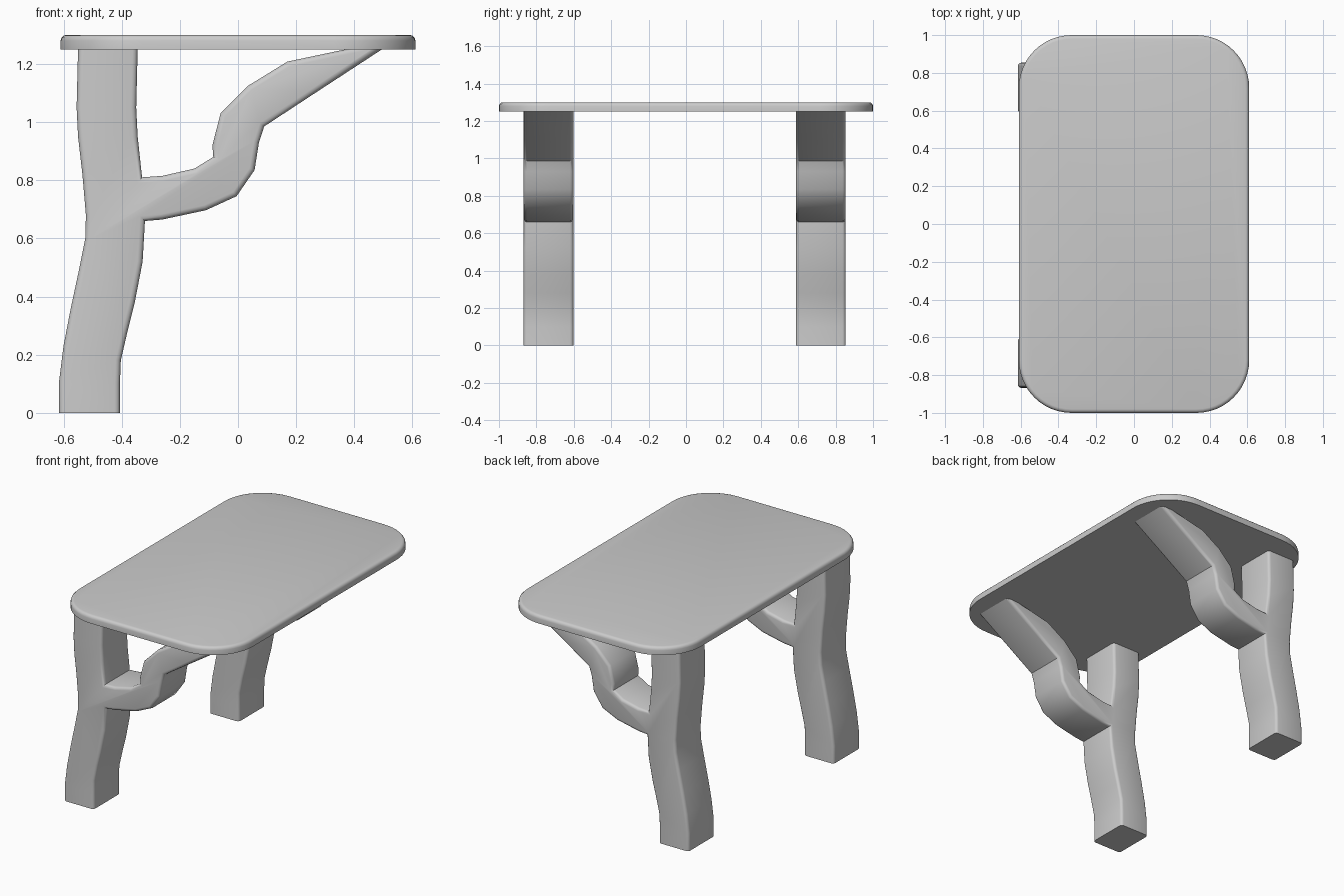
import bpy, bmesh, math

if "Cube" in bpy.data.objects:
    bpy.data.objects.remove(bpy.data.objects["Cube"])

TOP_Z, UNDER_Z = 1.30, 1.25


def finish(bm, name):
    bmesh.ops.recalc_face_normals(bm, faces=bm.faces)
    me = bpy.data.meshes.new(name)
    bm.to_mesh(me)
    bm.free()
    ob = bpy.data.objects.new(name, me)
    bpy.context.collection.objects.link(ob)
    bpy.ops.object.select_all(action='DESELECT')
    ob.select_set(True)
    bpy.context.view_layer.objects.active = ob
    bpy.ops.object.shade_smooth_by_angle(angle=math.radians(35))
    return ob


def extrude(points, offset):
    bm = bmesh.new()
    face = bm.faces.new([bm.verts.new(p) for p in points])
    ext = bmesh.ops.extrude_face_region(bm, geom=[face])
    verts = [g for g in ext['geom'] if isinstance(g, bmesh.types.BMVert)]
    bmesh.ops.translate(bm, verts=verts, vec=offset)
    return bm


# Tabletop: rounded rectangle with a softened upper rim
hx, hy, r, n = 0.61, 1.0, 0.28, 12
outline = []
for k, (sx, sy) in enumerate([(1, 1), (-1, 1), (-1, -1), (1, -1)]):
    for i in range(n + 1):
        a = math.pi / 2 * (k + i / n)
        outline.append((sx * (hx - r) + r * math.cos(a),
                        sy * (hy - r) + r * math.sin(a), UNDER_Z))
bm = extrude(outline, (0, 0, TOP_Z - UNDER_Z))
rim = [e for e in bm.edges if all(v.co.z > TOP_Z - 0.001 for v in e.verts)]
bmesh.ops.bevel(bm, geom=rim, offset=0.02, segments=3, profile=0.5, affect='EDGES')
finish(bm, "tabletop")

# Legs: trunk with a bent branch reaching up to the tabletop
trunk_back = [(-.615, 0), (-.615, .11), (-.60, .23), (-.575, .36), (-.545, .50),
              (-.525, .60), (-.523, .68), (-.535, .82), (-.55, .95),
              (-.555, 1.05), (-.55, UNDER_Z)]
branch_top = [(-.345, UNDER_Z), (-.35, 1.05), (-.345, .95), (-.33, .81), (-.26, .815),
              (-.15, .84), (-.085, .88), (-.088, .92), (-.06, 1.03),
              (.035, 1.125), (.17, 1.208), (.37, UNDER_Z)]
branch_under = [(.495, UNDER_Z), (.25, 1.09), (.09, .985), (.072, .93), (.057, .835),
                (-.005, .745), (-.11, .697), (-.26, .665), (-.32, .66)]
trunk_front = [(-.328, .52), (-.355, .38), (-.38, .28), (-.403, .18), (-.406, .10), (-.406, 0)]
profile = trunk_back + branch_top + branch_under + trunk_front


def leg(name, y0, y1):
    bm = extrude([(x, y0, z) for x, z in profile], (0, y1 - y0, 0))
    # round the long edges only, leaving foot and tabletop contacts square
    edges = []
    for e in bm.edges:
        a, b = (v.co for v in e.verts)
        flat_end = abs(a.z - b.z) < 1e-5 and (a.z < 0.001 or a.z > UNDER_Z - 0.001)
        if abs(a.y - b.y) < 1e-5 and not flat_end:
            edges.append(e)
    bmesh.ops.bevel(bm, geom=edges, offset=0.018, segments=3, profile=0.5, affect='EDGES')
    finish(bm, name)


leg("front_leg", -0.868, -0.602)
leg("back_leg", 0.588, 0.854)
